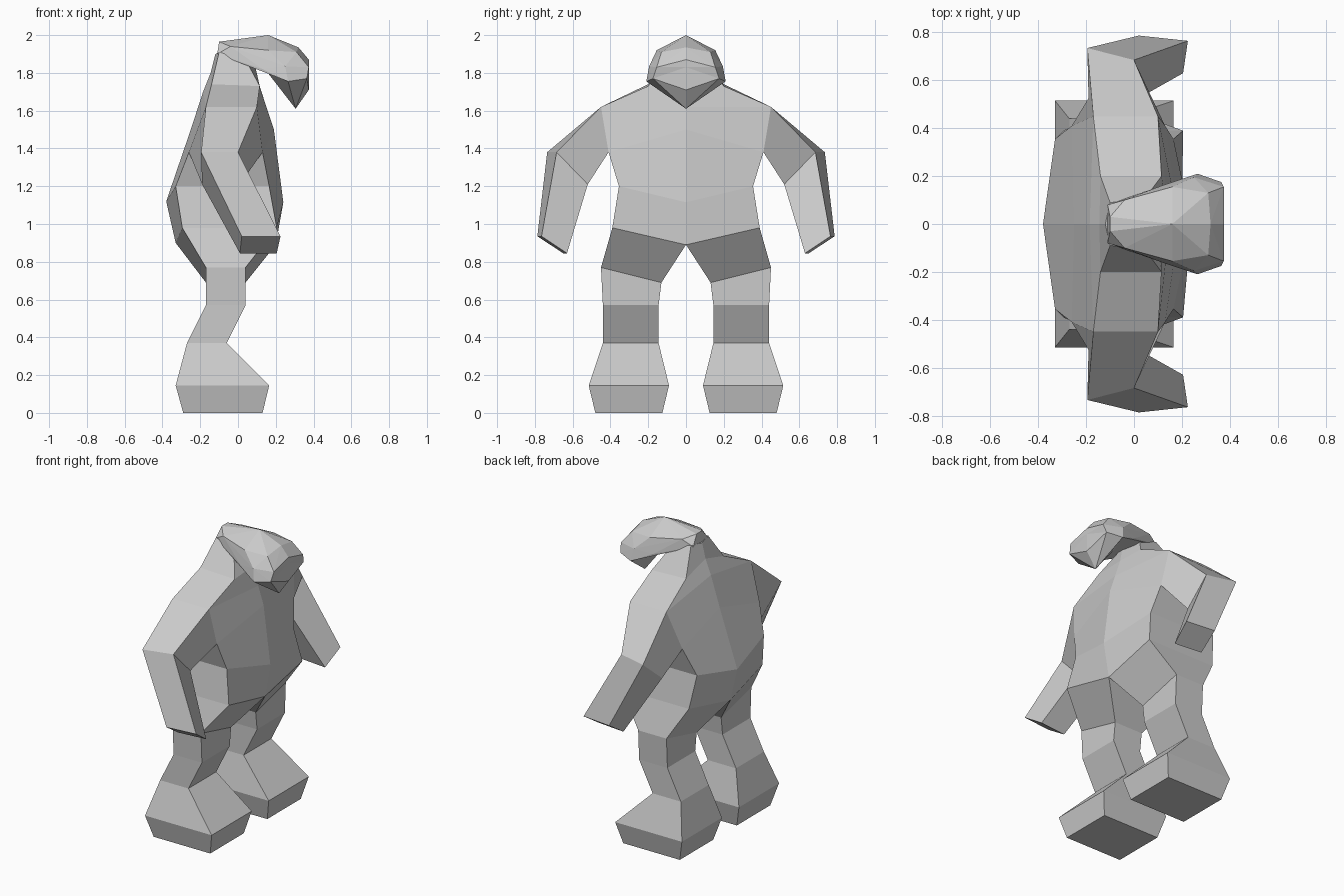
import bpy
import bmesh
from mathutils import Vector

default_cube = bpy.data.objects.get("Cube")
if default_cube:
    bpy.data.objects.remove(default_cube, do_unlink=True)

# Single plain colour
stone = bpy.data.materials.new("stone_grey")
stone.use_nodes = True
colour = (0.6, 0.6, 0.6, 1)
stone.diffuse_color = colour
stone.node_tree.nodes["Principled BSDF"].inputs["Base Color"].default_value = colour


def mirrored(point):
    return (point[0], -point[1], point[2])


def finish(name, bm):
    """Turn a bmesh into a flat-shaded object."""
    bmesh.ops.recalc_face_normals(bm, faces=bm.faces)
    mesh = bpy.data.meshes.new(name)
    bm.to_mesh(mesh)
    bm.free()
    mesh.materials.append(stone)
    obj = bpy.data.objects.new(name, mesh)
    bpy.context.collection.objects.link(obj)
    return obj


def loft(name, rings):
    """Skin a closed tube through rings of equal length."""
    bm = bmesh.new()
    loops = [[bm.verts.new(p) for p in ring] for ring in rings]
    for low, high in zip(loops, loops[1:]):
        for i in range(len(low)):
            j = (i + 1) % len(low)
            bm.faces.new((low[i], low[j], high[j], high[i]))
    bm.faces.new(loops[0])
    bm.faces.new(loops[-1])
    return finish(name, bm)


def hull(name, half_points):
    """Convex faceted solid, symmetric across y = 0."""
    points = set(half_points) | {mirrored(p) for p in half_points if p[1]}
    bm = bmesh.new()
    for p in sorted(points):
        bm.verts.new(p)
    result = bmesh.ops.convex_hull(bm, input=bm.verts)
    unused = [g for g in result["geom_interior"] if isinstance(g, bmesh.types.BMVert)]
    bmesh.ops.delete(bm, geom=unused, context="VERTS")
    return finish(name, bm)


def box_ring(back, front, inner, outer, inner_z, outer_z):
    return [(front, inner, inner_z), (front, outer, outer_z),
            (back, outer, outer_z), (back, inner, inner_z)]


# Torso half rings: front centre, front side, back side, back centre
hips = [(.2, 0, .89), (.205, .39, .98), (-.295, .39, .98), (-.33, 0, .9)]
waist = [(.24, 0, 1.115), (.165, .355, 1.2), (-.33, .355, 1.2), (-.38, 0, 1.12)]
chest = [(.19, 0, 1.5), (.13, .41, 1.38), (-.26, .41, 1.38), (-.25, 0, 1.5)]
shoulders = [(.15, 0, 1.62), (.1, .45, 1.62), (-.17, .45, 1.62), (-.185, 0, 1.7)]
neck_base = [(.11, 0, 1.74), (.115, .2, 1.73), (-.14, .2, 1.74), (-.145, 0, 1.8)]
neck_top = [(.09, 0, 1.84), (.04, .1, 1.87), (-.1, .09, 1.91), (-.12, 0, 1.9)]

torso_rings = []
for half in (hips, waist, chest, shoulders, neck_base, neck_top):
    torso_rings.append(half + [mirrored(half[2]), mirrored(half[1])])
loft("torso", torso_rings)

# Leg and foot, from the hip edge down to the sole
leg = [
    hips,
    box_ring(-.17, .04, .13, .45, .69, .77),
    box_ring(-.17, .04, .145, .44, .57, .57),
    box_ring(-.27, -.06, .145, .44, .37, .37),
    box_ring(-.33, .165, .09, .515, .145, .145),
    box_ring(-.29, .13, .125, .48, 0, 0),
]

# Arm, from the shoulder opening through the elbow to the fist
arm = [
    [shoulders[1], shoulders[2], chest[2], chest[1]],
    [(0, .685, 1.38), (-.195, .735, 1.38), (-.19, .525, 1.21), (.01, .52, 1.21)],
    [(.225, .765, .935), (.02, .787, .935), (.01, .65, .845), (.205, .63, .845)],
]

for side in ("left", "right"):
    for limb, rings in (("leg", leg), ("arm", arm)):
        if side == "right":
            rings = [[mirrored(p) for p in ring] for ring in rings]
        loft(side + "_" + limb, rings)

# Skull: long sloping cap ending in a blunt brow
brow = (.375, 0, 1.87)
cheek = (.365, .175, 1.77)
jaw_corner = (.265, .21, 1.755)
palate = (.15, 0, 1.81)
hull("skull", [
    (-.1, .03, 1.965), (-.11, .08, 1.9), (-.04, .1, 1.94), (.16, 0, 2),
    (.16, .155, 1.92), (.32, 0, 1.935), (.31, .13, 1.91), brow,
    (.375, .155, 1.83), cheek, jaw_corner, (.25, .195, 1.835),
    (.13, .165, 1.82), palate,
])

# Jaw: wedge narrowing down to a pointed chin
hull("jaw", [brow, cheek, jaw_corner, palate, (.375, 0, 1.71), (.305, 0, 1.61)])
